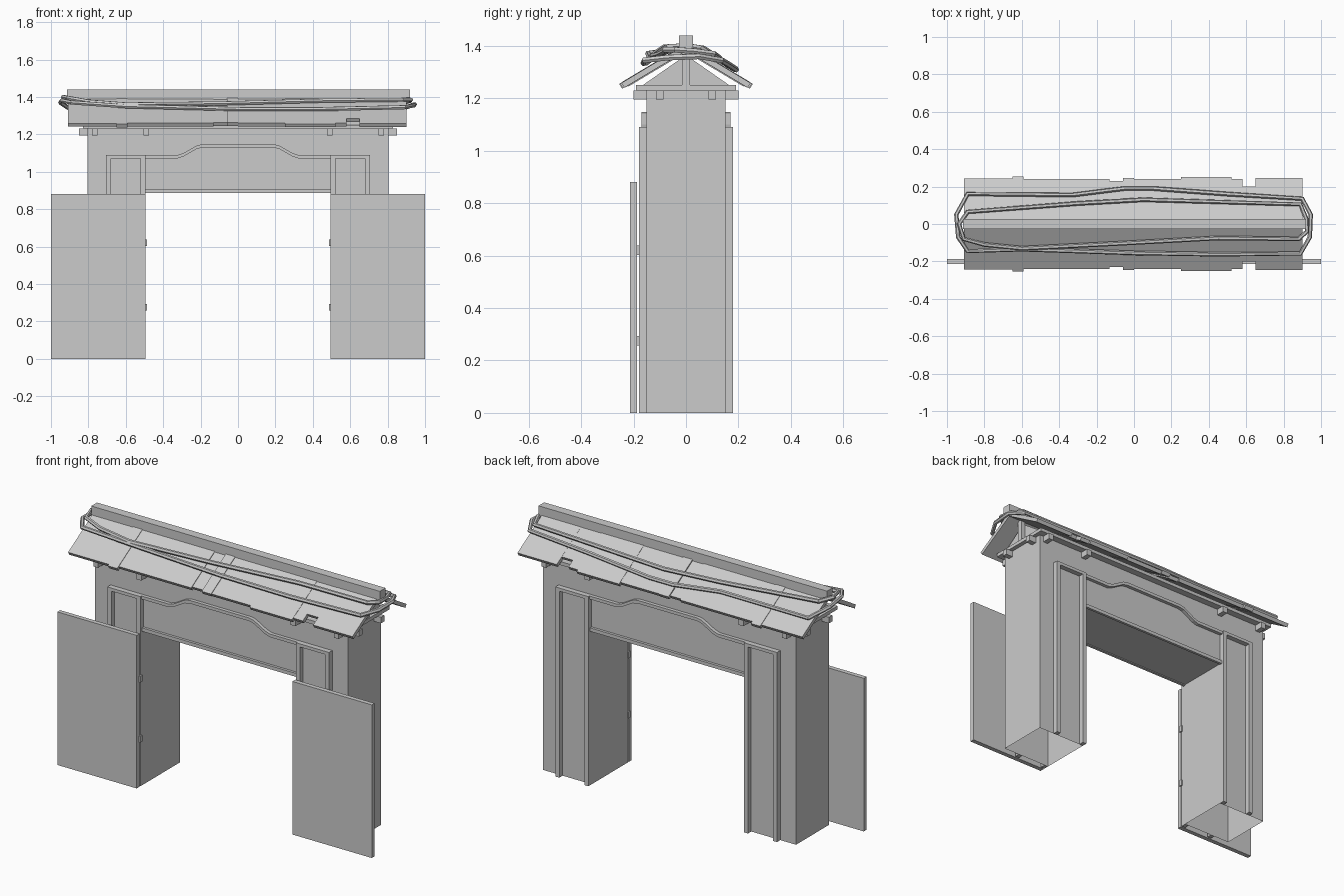
import bpy, bmesh
from mathutils import Vector

cube = bpy.data.objects.get("Cube")
if cube:
    bpy.data.objects.remove(cube, do_unlink=True)

grey = bpy.data.materials.new("plain grey")
grey.use_nodes = True
COLOUR = (0.6, 0.6, 0.6, 1)
grey.diffuse_color = COLOUR
grey.node_tree.nodes["Principled BSDF"].inputs["Base Color"].default_value = COLOUR


def add_mesh(name, bm):
    bmesh.ops.recalc_face_normals(bm, faces=bm.faces)
    mesh = bpy.data.meshes.new(name)
    bm.to_mesh(mesh)
    bm.free()
    mesh.materials.append(grey)
    ob = bpy.data.objects.new(name, mesh)
    bpy.context.scene.collection.objects.link(ob)
    return ob


def prism(name, points, axis, a, b, open_base=False):
    """Extrude a profile along x (points are y,z) or along y (points are x,z)."""
    bm = bmesh.new()
    place = (lambda p: (a, *p)) if axis == "x" else (lambda p: (p[0], a, p[1]))
    face = bm.faces.new([bm.verts.new(place(p)) for p in points])
    out = bmesh.ops.extrude_face_region(bm, geom=[face])
    move = Vector((b - a, 0, 0)) if axis == "x" else Vector((0, b - a, 0))
    verts = [g for g in out["geom"] if isinstance(g, bmesh.types.BMVert)]
    bmesh.ops.translate(bm, vec=move, verts=verts)
    bmesh.ops.recalc_face_normals(bm, faces=bm.faces)
    if open_base:
        base = [f for f in bm.faces if all(v.co.z < 0.001 for v in f.verts)]
        bmesh.ops.delete(bm, geom=base, context="FACES_ONLY")
    return add_mesh(name, bm)


def box(name, x0, x1, y0, y1, z0, z1):
    return prism(name, [(x0, z0), (x1, z0), (x1, z1), (x0, z1)], "y", y0, y1)


def mirrored_box(name, x0, x1, y0, y1, z0, z1):
    box(name + "_left", x0, x1, y0, y1, z0, z1)
    box(name + "_right", -x1, -x0, y0, y1, z0, z1)


# Gate body: two hollow pillars joined by the lintel
half = [(0.495, 0.89), (0.495, 0), (0.805, 0), (0.805, 1.23)]
body = half + [(-x, z) for x, z in reversed(half)]
prism("gate_body", body, "y", -0.15, 0.15, open_base=True)

# Raised trim, beam ends and moulding on the front and back
arch = [(0.5, 1.09), (0.32, 1.09), (0.29, 1.1), (0.22, 1.14), (0.19, 1.147)]
upper = arch + [(-x, z) for x, z in reversed(arch)]
lower = [(x, z - 0.018) for x, z in reversed(upper)]
for side, s in (("front", -1), ("back", 1)):
    y, deep = s * 0.15, s * 0.18
    mirrored_box(side + "_inner_strip", 0.495, 0.52, y, deep, 0, 1.09)
    mirrored_box(side + "_outer_strip", 0.68, 0.705, y, deep, 0, 1.09)
    mirrored_box(side + "_top_strip", 0.52, 0.68, y, deep, 1.072, 1.09)
    prism(side + "_arch_moulding", upper + lower, "y", y, s * 0.17)
    box(side + "_lintel_strip", -0.495, 0.495, y, s * 0.165, 0.885, 0.905)
    for x in (0.49, 0.765):
        mirrored_box(side + "_beam_end", x - 0.015, x + 0.015, y, s * 0.2, 1.195, 1.23)
    mirrored_box(side + "_side_beam_end", 0.8, 0.85, s * 0.085, s * 0.115, 1.195, 1.23)

# Open doors with their hinges
mirrored_box("door", 0.495, 1.0, -0.213, -0.187, 0, 0.88)
for z in (0.275, 0.62):
    mirrored_box("hinge", 0.487, 0.5, -0.192, -0.174, z - 0.018, z + 0.018)

# Roof base plate, gable and king posts
box("roof_plate", -0.83, 0.83, -0.19, 0.19, 1.23, 1.25)
prism("gable", [(-0.165, 1.25), (0.165, 1.25), (0, 1.365)], "x", -0.8, 0.8)
mirrored_box("king_post", 0.8, 0.825, -0.015, 0.015, 1.25, 1.395)

# Sloping roof sections: start, end, eave distance, lift
sections = [
    (-0.91, -0.65, 0.244, 0), (-0.65, -0.59, 0.255, 0.003),
    (-0.59, -0.13, 0.24, 0), (-0.13, -0.06, 0.23, -0.004),
    (-0.06, 0, 0.245, 0.004), (0, 0.25, 0.24, 0),
    (0.25, 0.52, 0.252, 0.002), (0.52, 0.58, 0.24, 0),
    (0.58, 0.65, 0.2, 0), (0.65, 0.9, 0.246, 0.001),
]
RIDGE, SLOPE = 1.405, 0.6
for s in (-1, 1):
    for x0, x1, eave, lift in sections:
        top = RIDGE + lift
        slab = [(0, top), (s * eave, top - SLOPE * eave),
                (s * (eave - 0.011), top - SLOPE * eave - 0.018), (0, top - 0.025)]
        prism("roof_section", slab, "x", x0, x1)
box("ridge_beam", -0.915, 0.92, -0.026, 0.026, 1.385, 1.44)


# Cables looped around the ridge
def cable(name, points):
    curve = bpy.data.curves.new(name, "CURVE")
    curve.dimensions = "3D"
    curve.bevel_depth = 0.012
    curve.bevel_resolution = 1
    spline = curve.splines.new("POLY")
    spline.points.add(len(points) - 1)
    for p, co in zip(spline.points, points):
        p.co = (*co, 1)
    spline.use_cyclic_u = True
    temp = bpy.data.objects.new(name + "_path", curve)
    bpy.context.scene.collection.objects.link(temp)
    graph = bpy.context.evaluated_depsgraph_get()
    mesh = bpy.data.meshes.new_from_object(temp.evaluated_get(graph))
    bpy.data.objects.remove(temp, do_unlink=True)
    mesh.materials.clear()
    mesh.materials.append(grey)
    ob = bpy.data.objects.new(name, mesh)
    bpy.context.scene.collection.objects.link(ob)
    bpy.ops.object.select_all(action="DESELECT")
    ob.select_set(True)
    bpy.context.view_layer.objects.active = ob
    bpy.ops.object.shade_smooth_by_angle()


cable("outer_cable", [
    (-0.95, 0.05, 1.37), (-0.89, 0.16, 1.33), (-0.33, 0.155, 1.33), (-0.05, 0.19, 1.31),
    (0.1, 0.19, 1.31), (0.5, 0.16, 1.33), (0.9, 0.135, 1.345), (0.945, 0.05, 1.36),
    (0.94, -0.07, 1.355), (0.89, -0.158, 1.345), (0.45, -0.162, 1.335),
    (0, -0.155, 1.335), (-0.6, -0.135, 1.35), (-0.89, -0.145, 1.37), (-0.94, -0.07, 1.38)])
cable("inner_cable", [
    (-0.935, 0, 1.4), (-0.89, 0.065, 1.39), (-0.3, 0.11, 1.36), (0.05, 0.13, 1.35),
    (0.89, 0.105, 1.37), (0.92, 0.03, 1.38), (0.925, -0.04, 1.385), (0.88, -0.08, 1.385),
    (0.45, -0.075, 1.38), (-0.1, -0.105, 1.365), (-0.6, -0.13, 1.36),
    (-0.8, -0.11, 1.375), (-0.91, -0.08, 1.395)])
